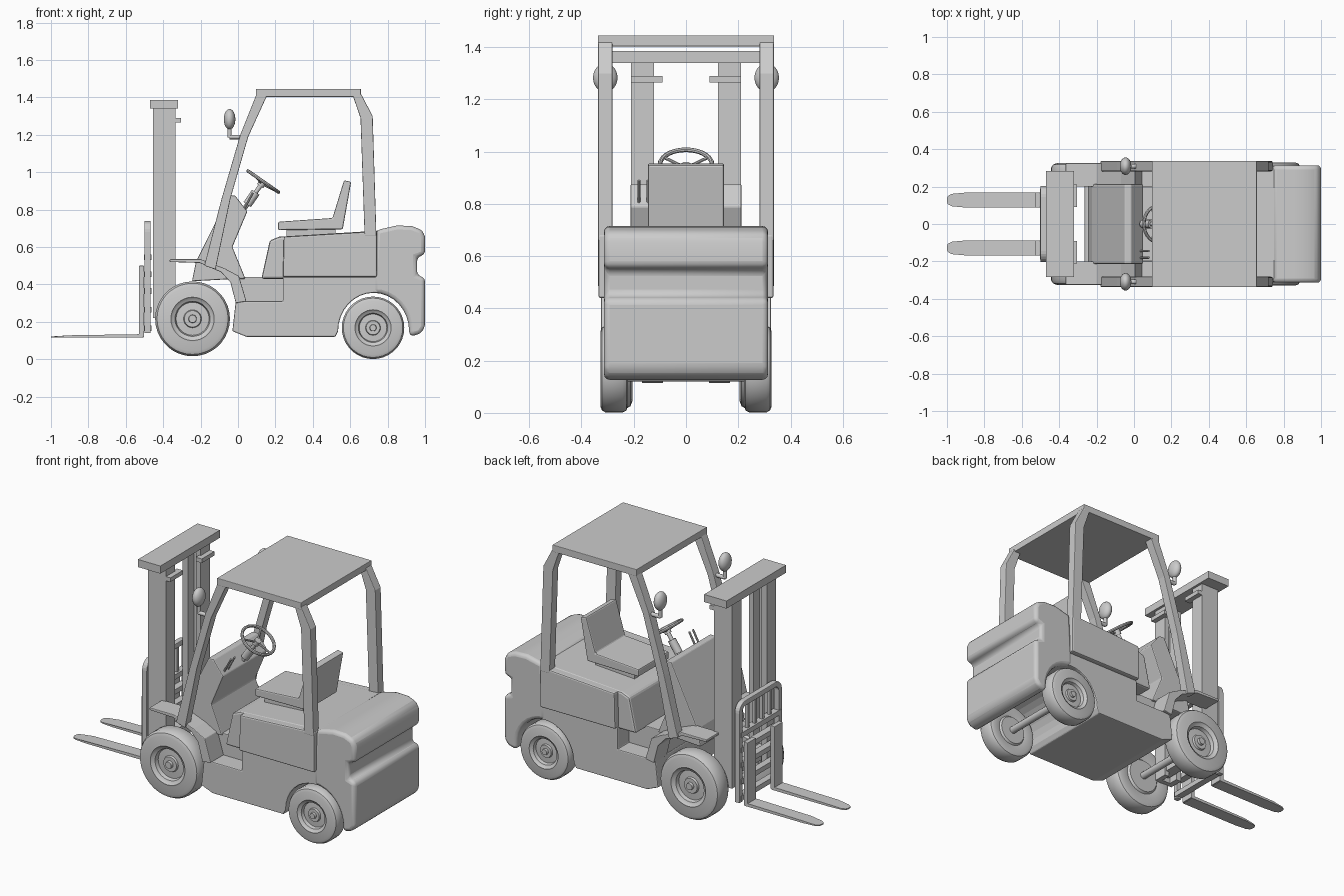
import bpy, bmesh, math
from mathutils import Vector

if "Cube" in bpy.data.objects:
    bpy.data.objects.remove(bpy.data.objects["Cube"])


def finish(name, bm, bevel=0, segs=2, smooth=False):
    bmesh.ops.recalc_face_normals(bm, faces=bm.faces)
    me = bpy.data.meshes.new(name)
    bm.to_mesh(me)
    bm.free()
    ob = bpy.data.objects.new(name, me)
    bpy.context.collection.objects.link(ob)
    if bevel:
        m = ob.modifiers.new("Bevel", 'BEVEL')
        m.width, m.segments, m.limit_method = bevel, segs, 'ANGLE'
        m.angle_limit = math.radians(35)
    if smooth:
        bpy.ops.object.select_all(action='DESELECT')
        ob.select_set(True)
        bpy.context.view_layer.objects.active = ob
        bpy.ops.object.shade_smooth_by_angle(angle=math.radians(35))
    return ob


def prism(name, pts, y0, y1, bevel=0, segs=2, smooth=False):
    """Extrude an x-z profile between two y values."""
    bm = bmesh.new()
    f = bm.faces.new([bm.verts.new((x, y0, z)) for x, z in pts])
    g = bmesh.ops.extrude_face_region(bm, geom=[f])
    vs = [v for v in g['geom'] if isinstance(v, bmesh.types.BMVert)]
    bmesh.ops.translate(bm, verts=vs, vec=(0, y1 - y0, 0))
    return finish(name, bm, bevel, segs, smooth)


def box(name, x, y, z, bevel=0):
    return prism(name, [(x[0], z[0]), (x[1], z[0]), (x[1], z[1]), (x[0], z[1])], y[0], y[1], bevel)


def rod(name, a, b, r, n=12):
    a, b = Vector(a), Vector(b)
    bm = bmesh.new()
    bmesh.ops.create_cone(bm, cap_ends=True, segments=n, radius1=r, radius2=r, depth=(b - a).length)
    ob = finish(name, bm, smooth=True)
    ob.location = (a + b) / 2
    ob.rotation_euler = (b - a).to_track_quat('Z', 'Y').to_euler()
    return ob


def wheel(name, x, z, r, y_in, y_out, s):
    """Lathe a tyre with stepped rim and hub around the y axis."""
    w = y_out - y_in
    prof = [(0, 0), (.5, 0), (.55, .1), (.85, 0), (.95, .06), (1, .2), (1, .8), (.95, .94), (.86, 1),
            (.62, .98), (.58, 1), (.54, .93), (.47, .88), (.44, .7), (.24, .72), (.22, .82),
            (.11, .82), (.1, .95), (0, .95)]
    bm = bmesh.new()
    vs = [bm.verts.new((x + p * r, s * (y_in + q * w), z)) for p, q in prof]
    es = [bm.edges.new(e) for e in zip(vs, vs[1:])]
    bmesh.ops.spin(bm, geom=vs + es, cent=(x, 0, z), axis=(0, 1, 0), angle=2 * math.pi, steps=36)
    bmesh.ops.remove_doubles(bm, verts=bm.verts, dist=1e-5)
    finish(name, bm, smooth=True)


def arch(a0, a1, n=8):
    return [(.725 + .19 * math.cos(a), .15 + .205 * math.sin(a))
            for a in [math.radians(a0 + (a1 - a0) * i / n) for i in range(n + 1)]]


# Chassis with step notch, central floor and rear wheel arch
prism("chassis", [(-.03, .15), (.045, .12), (.52, .12)] + arch(180, 90) +
      [(.75, .355), (.75, .44), (.24, .44), (.24, .31), (-.012, .31)], -.31, .31, .006)
prism("floor", [(-.01, .30), (.25, .30), (.25, .44), (.0, .44)], -.2, .2, .004)

# Counterweight with groove across the back
prism("counterweight", arch(90, 0) + [(.918, .122), (.975, .135), (1, .17), (1, .435), (.957, .45),
      (.957, .545), (1, .56), (1, .655), (.985, .69), (.93, .712), (.85, .715), (.74, .69), (.725, .44)],
      -.314, .314, .022, 3, True)

# Engine hood, seat and seat base
prism("engine_hood", [(.125, .43), (.17, .635), (.22, .655), (.76, .688), (.76, .43)], -.3, .3, .012)
box("seat_base", (.26, .52), (-.12, .12), (.64, .695))
prism("seat", [(.215, .69), (.56, .695), (.605, .948), (.567, .957), (.505, .755), (.215, .735)],
      -.145, .145, .007)

# Dashboard cowl
prism("dashboard", [(-.246, .417), (-.225, .52), (-.05, .875), (-.015, .875), (.05, .79), (-.03, .6),
      (.04, .43), (.0, .43)], -.213, .213, .006)

# Steering wheel, column and spokes
hub, ax = Vector((.135, 0, .95)), Vector((.57, 0, .82)).normalized()
side = Vector((ax.z, 0, -ax.x))
bm = bmesh.new()
ring = [bm.verts.new(hub + side * (.1 + .009 * math.cos(t)) + ax * .009 * math.sin(t))
        for t in [i * math.pi / 4 for i in range(8)]]
edges = [bm.edges.new((ring[i], ring[(i + 1) % 8])) for i in range(8)]
bmesh.ops.spin(bm, geom=ring + edges, cent=hub, axis=ax, angle=2 * math.pi, steps=28)
bmesh.ops.remove_doubles(bm, verts=bm.verts, dist=1e-5)
finish("steering_wheel", bm, smooth=True)
for i in range(3):
    t = i * 2 * math.pi / 3
    d = side * math.cos(t) + Vector((0, 1, 0)) * math.sin(t)
    rod(f"steering_spoke_{i}", hub - ax * .015, hub + d * .098, .006, 8)
rod("steering_hub", hub - ax * .03, hub, .02)
rod("steering_column", hub - ax * .23, hub, .012)
rod("column_sleeve", hub - ax * .15, hub - ax * .07, .024)
for i, y in enumerate((-.18, -.145)):
    rod(f"control_lever_{i}", (.02, y, .78), (.08, y, .89), .006, 8)

# Overhead guard roof
box("guard_roof", (.095, .657), (-.337, .337), (1.403, 1.445), .003)

for s, tag in ((-1, "front"), (1, "back")):
    # Side panel and fender
    prism(f"side_panel_{tag}", [(.24, .44), (.742, .44), (.742, .684), (.245, .655)], s * .28, s * .335, .008)
    prism(f"fender_{tag}", [(-.365, .535), (-.2, .535), (-.07, .485), (.005, .445), (.045, .31), (-.012, .3),
          (-.04, .41), (-.09, .465), (-.205, .515), (-.365, .52)], s * .2, s * .325, .004)
    # Guard posts
    prism(f"front_post_{tag}", [(-.18, .5), (-.09, .85), (.012, 1.2), (.1, 1.42), (.16, 1.42), (.055, 1.19),
          (-.04, .86), (-.12, .48)], s * .282, s * .336, .004)
    prism(f"rear_post_{tag}", [(.74, .66), (.72, 1.3), (.657, 1.42), (.61, 1.42), (.655, 1.29), (.677, .66)],
          s * .282, s * .336, .004)
    # Mirror and bracket
    bm = bmesh.new()
    bmesh.ops.create_uvsphere(bm, u_segments=20, v_segments=12, radius=1)
    m = finish(f"mirror_{tag}", bm, smooth=True)
    m.location, m.scale = (-.045, s * .309, 1.283), (.031, .047, .055)
    rod(f"mirror_stalk_{tag}", (-.045, s * .309, 1.185), (-.045, s * .309, 1.24), .011)
    rod(f"mirror_arm_{tag}", (-.045, s * .309, 1.188), (.03, s * .309, 1.188), .012)
    # Wheels
    wheel(f"drive_wheel_{tag}", -.243, .216, .2, .205, .325, s)
    wheel(f"steer_wheel_{tag}", .722, .168, .167, .222, .328, s)
    # Mast channel: web outside, two flanges inside
    ya, yb = s * .122, s * .21
    box(f"mast_web_{tag}", (-.455, -.335), (s * .18, yb), (.22, 1.345))
    box(f"mast_front_flange_{tag}", (-.455, -.42), (ya, yb), (.22, 1.345))
    box(f"mast_rear_flange_{tag}", (-.365, -.335), (ya, yb), (.22, 1.345))
    box(f"mast_tab_{tag}", (-.345, -.305), (s * .09, s * .21), (1.265, 1.29))
    # Fork: shank plus tapered blade with rounded tip
    box(f"fork_shank_{tag}", (-.53, -.503), (s * .088, s * .168), (.117, .5), .003)
    bm = bmesh.new()
    c = s * .128
    out = [(-.51, .04), (-.9, .04), (-.975, .033), (-.995, .022), (-1, .01)]
    pts = [(x, c + h) for x, h in out] + [(x, c - h) for x, h in reversed(out)]
    f = bm.faces.new([bm.verts.new((x, y, .115)) for x, y in pts])
    g = bmesh.ops.extrude_face_region(bm, geom=[f])
    for v in g['geom']:
        if isinstance(v, bmesh.types.BMVert):
            v.co.z = .134 if v.co.x > -.6 else (.128 if v.co.x > -.95 else .122)
    finish(f"fork_blade_{tag}", bm)

# Axles
rod("front_axle", (-.243, -.22, .216), (-.243, .22, .216), .022)
rod("rear_axle", (.722, -.24, .168), (.722, .24, .168), .022)

# Mast cross members
box("mast_top", (-.47, -.32), (-.284, .284), (1.34, 1.386))
box("mast_lower_tie", (-.41, -.345), (-.19, .19), (.25, .32))

# Load backrest: rounded frame, upright bars and carriage rungs
prof = [(.204, .14), (.204, .68)]
prof += [(.144 + .06 * math.cos(a), .68 + .06 * math.sin(a)) for a in [math.pi / 12 * i for i in range(1, 7)]]
half = [Vector((y, z)) for y, z in prof]
inner = [Vector((y - .032 if i < 2 else .144 + (y - .144) * .47, z if i < 2 else .68 + (z - .68) * .47))
         for i, (y, z) in enumerate(prof)]
outer = half + [Vector((-p.x, p.y)) for p in reversed(half)]
inner = inner + [Vector((-p.x, p.y)) for p in reversed(inner)]
bm = bmesh.new()
o = [bm.verts.new((-.5, p.x, p.y)) for p in outer]
n = [bm.verts.new((-.5, p.x, p.y)) for p in inner]
fs = [bm.faces.new((o[i], o[i + 1], n[i + 1], n[i])) for i in range(len(o) - 1)]
g = bmesh.ops.extrude_face_region(bm, geom=fs)
bmesh.ops.translate(bm, verts=[v for v in g['geom'] if isinstance(v, bmesh.types.BMVert)], vec=(.033, 0, 0))
finish("backrest_frame", bm, .004)
for i in range(4):
    y = -.105 + .07 * i
    box(f"backrest_bar_{i}", (-.493, -.474), (y - .009, y + .009), (.53, .72))
for i, z in enumerate((.15, .25, .35, .44, .53)):
    box(f"carriage_rung_{i}", (-.503, -.462), (-.19, .19), (z, z + .03))
